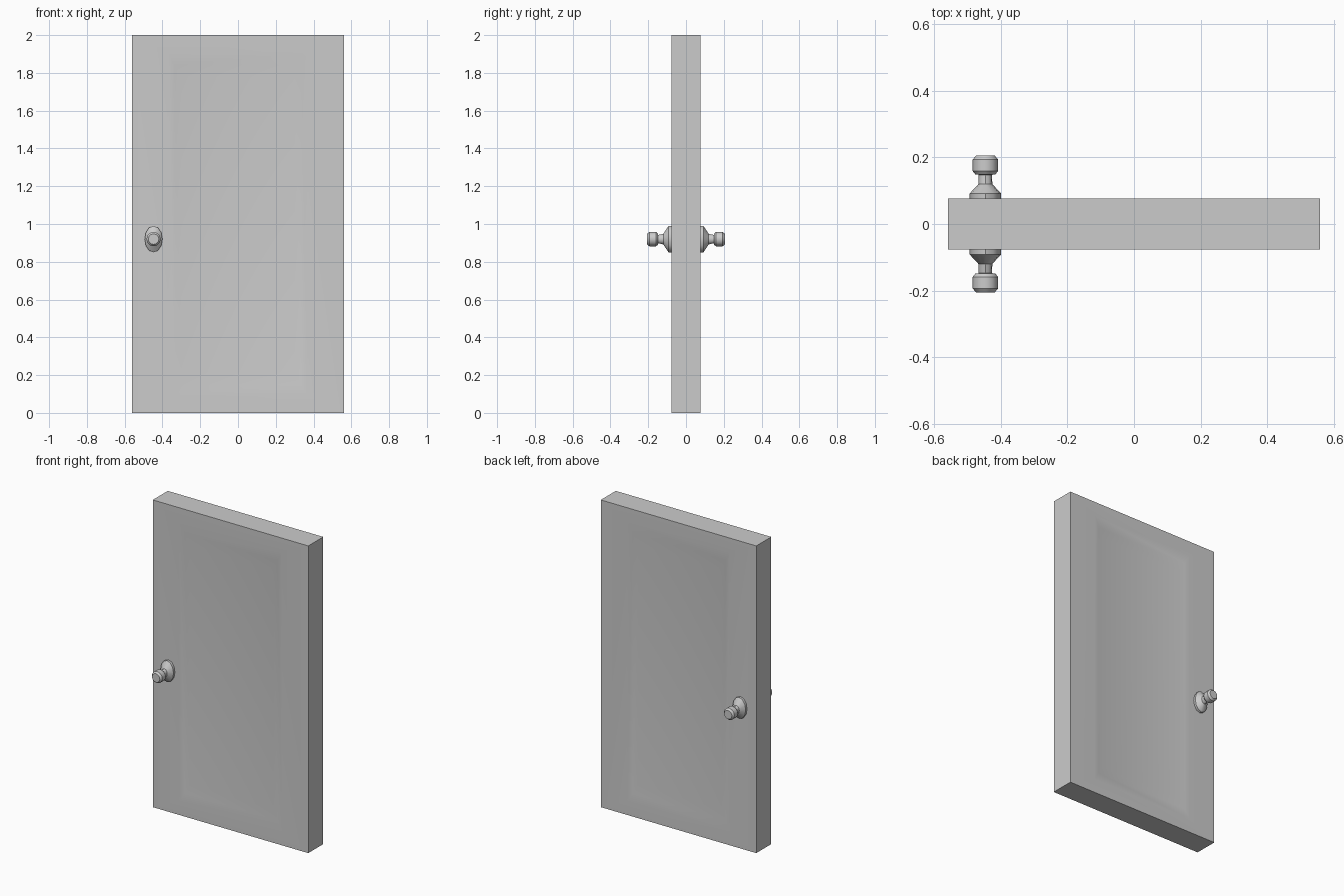
import bpy, bmesh, math

if "Cube" in bpy.data.objects:
    bpy.data.objects.remove(bpy.data.objects["Cube"])

HALF_W, HALF_T, HEIGHT = 0.56, 0.077, 2.0


def make_object(name, bm, angle):
    bmesh.ops.recalc_face_normals(bm, faces=bm.faces)
    mesh = bpy.data.meshes.new(name)
    bm.to_mesh(mesh)
    bm.free()
    ob = bpy.data.objects.new(name, mesh)
    bpy.context.collection.objects.link(ob)
    bpy.ops.object.select_all(action='DESELECT')
    ob.select_set(True)
    bpy.context.view_layer.objects.active = ob
    bpy.ops.object.shade_smooth_by_angle(angle=math.radians(angle))
    return ob


def bridge(bm, a, b):
    n = len(a)
    for i in range(n):
        bm.faces.new((a[i], a[(i + 1) % n], b[(i + 1) % n], b[i]))


# Door slab with a shallow, softly sloped panel on both faces
bm = bmesh.new()
rects = [(HALF_W, 0, HEIGHT, 0), (0.37, 0.09, 1.91, 0),
         (0.335, 0.15, 1.84, 0.006), (0.30, 0.21, 1.78, 0.012)]
outer = []
for side in (-1, 1):
    loops = []
    for hw, z0, z1, depth in rects:
        y = side * (HALF_T - depth)
        loops.append([bm.verts.new(p) for p in
                      ((-hw, y, z0), (hw, y, z0), (hw, y, z1), (-hw, y, z1))])
    for a, b in zip(loops, loops[1:]):
        bridge(bm, a, b)
    bm.faces.new(loops[-1])
    outer.append(loops[0])
bridge(bm, *outer)
make_object("door_panel", bm, 35)

# Door knobs: (distance from centre, x radius, z radius)
profile = [(0.070, 0.047, 0.070), (0.092, 0.047, 0.070), (0.120, 0.021, 0.028),
           (0.148, 0.020, 0.022), (0.149, 0.030, 0.030), (0.159, 0.038, 0.038),
           (0.194, 0.038, 0.038), (0.206, 0.028, 0.028)]
SIDES = 12
for side, name in ((-1, "front_knob"), (1, "back_knob")):
    bm = bmesh.new()
    loops = []
    for y, rx, rz in profile:
        loops.append([bm.verts.new((-0.447 + rx * math.cos(t), side * y,
                                    0.92 + rz * math.sin(t)))
                      for t in (2 * math.pi * i / SIDES for i in range(SIDES))])
    for a, b in zip(loops, loops[1:]):
        bridge(bm, a, b)
    bm.faces.new(loops[0])
    bm.faces.new(loops[-1])
    make_object(name, bm, 35)
